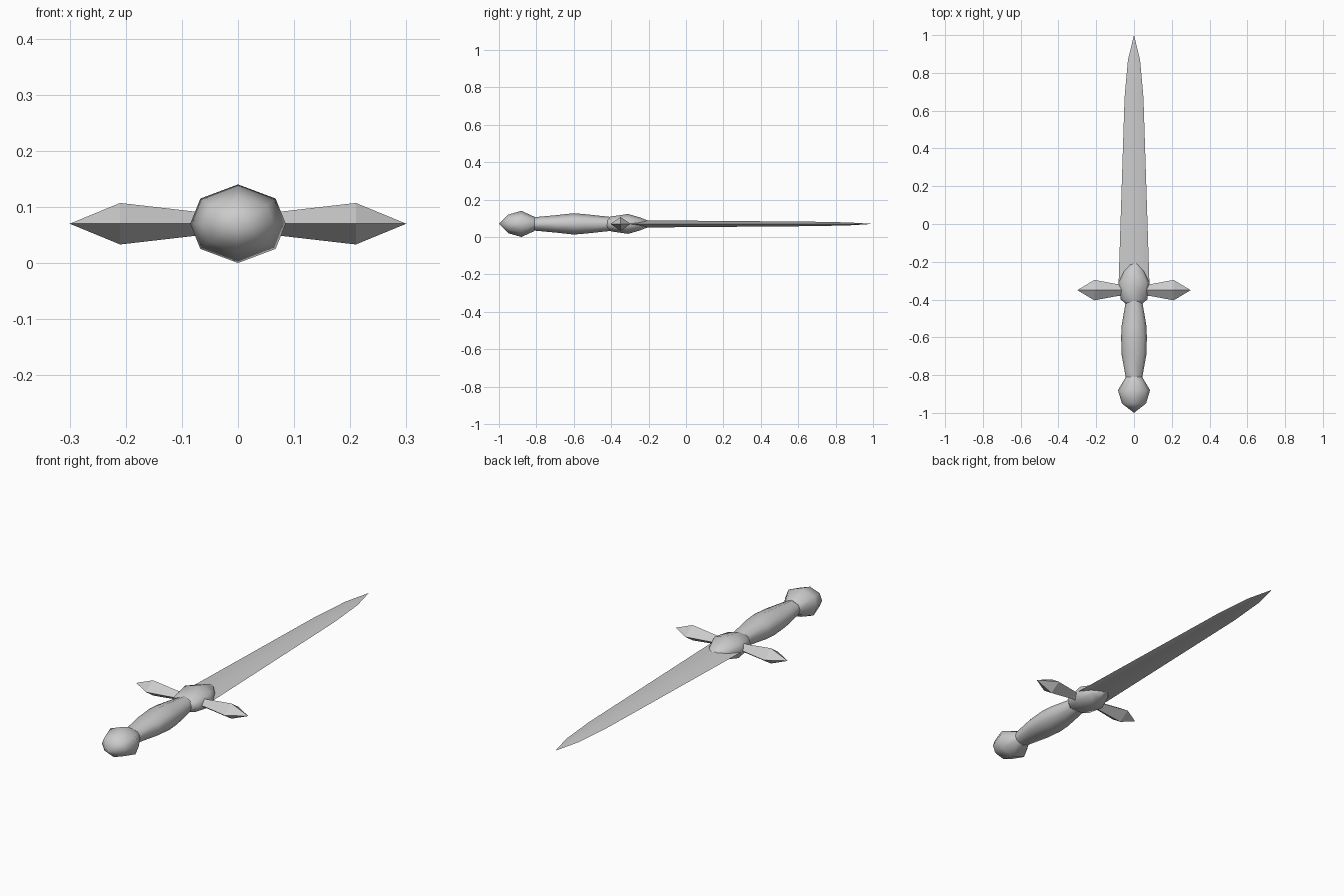
import bpy, bmesh, math
from mathutils import Vector

if "Cube" in bpy.data.objects:
    bpy.data.objects.remove(bpy.data.objects["Cube"])

CZ = 0.07  # height of the dagger's long axis
ROUND = [(1, 0), (.79, .64), (0, 1), (-.79, .64), (-1, 0), (-.79, -.64), (0, -1), (.79, -.64)]
DIAMOND = [(1, 0), (0, 1), (-1, 0), (0, -1)]


def loft(name, section, stations, axis='Y', offset=0.0, smooth=0):
    """Skin rings of (position, half width, half height) along an axis."""
    bm = bmesh.new()
    rings = []
    for p, w, h in stations:
        if w == 0:
            section_pts = [(0, 0)]
        else:
            section_pts = [(u * w, v * h) for u, v in section]
        ring = []
        for u, v in section_pts:
            co = (u, p, CZ + v) if axis == 'Y' else (p, offset + u, CZ + v)
            ring.append(bm.verts.new(Vector(co)))
        rings.append(ring)
    n = len(section)
    for a, b in zip(rings, rings[1:]):
        for i in range(n):
            j = (i + 1) % n
            quad = [a[i % len(a)], a[j % len(a)], b[j % len(b)], b[i % len(b)]]
            bm.faces.new(list(dict.fromkeys(quad)))
    for ring in (rings[0], rings[-1]):
        if len(ring) > 2:
            bm.faces.new(ring)
    bmesh.ops.recalc_face_normals(bm, faces=bm.faces[:])
    mesh = bpy.data.meshes.new(name)
    bm.to_mesh(mesh)
    bm.free()
    ob = bpy.data.objects.new(name, mesh)
    bpy.context.collection.objects.link(ob)
    if smooth:
        bpy.ops.object.select_all(action='DESELECT')
        ob.select_set(True)
        bpy.context.view_layer.objects.active = ob
        bpy.ops.object.shade_smooth_by_angle(angle=math.radians(smooth))
    return ob


# Pommel
loft("pommel", ROUND, [(-1, 0, 0), (-.95, .064, .05), (-.88, .085, .07),
                       (-.81, .043, .038)], smooth=60)

# Swelling grip
loft("grip", ROUND, [(-.82, .042, .035), (-.69, .066, .047), (-.6, .068, .057),
                     (-.54, .066, .052), (-.39, .04, .036)], smooth=60)

# Boss where blade, guard and grip meet
loft("guard_boss", ROUND, [(-.43, .035, .03), (-.40, .07, .04), (-.31, .083, .053),
                           (-.25, .055, .036), (-.2, .012, .017)], smooth=60)

# Cross guard with pointed diamond ends
half = [(.08, .03, .022), (.21, .054, .037), (.3, 0, 0)]
loft("cross_guard", DIAMOND, [(-x, w, h) for x, w, h in reversed(half)] + half,
     axis='X', offset=-.35)

# Tapering blade
loft("blade", DIAMOND, [(-.33, .082, .02), (-.2, .078, .019), (.67, .05, .012),
                        (.87, .032, .008), (1, 0, 0)], smooth=35)
